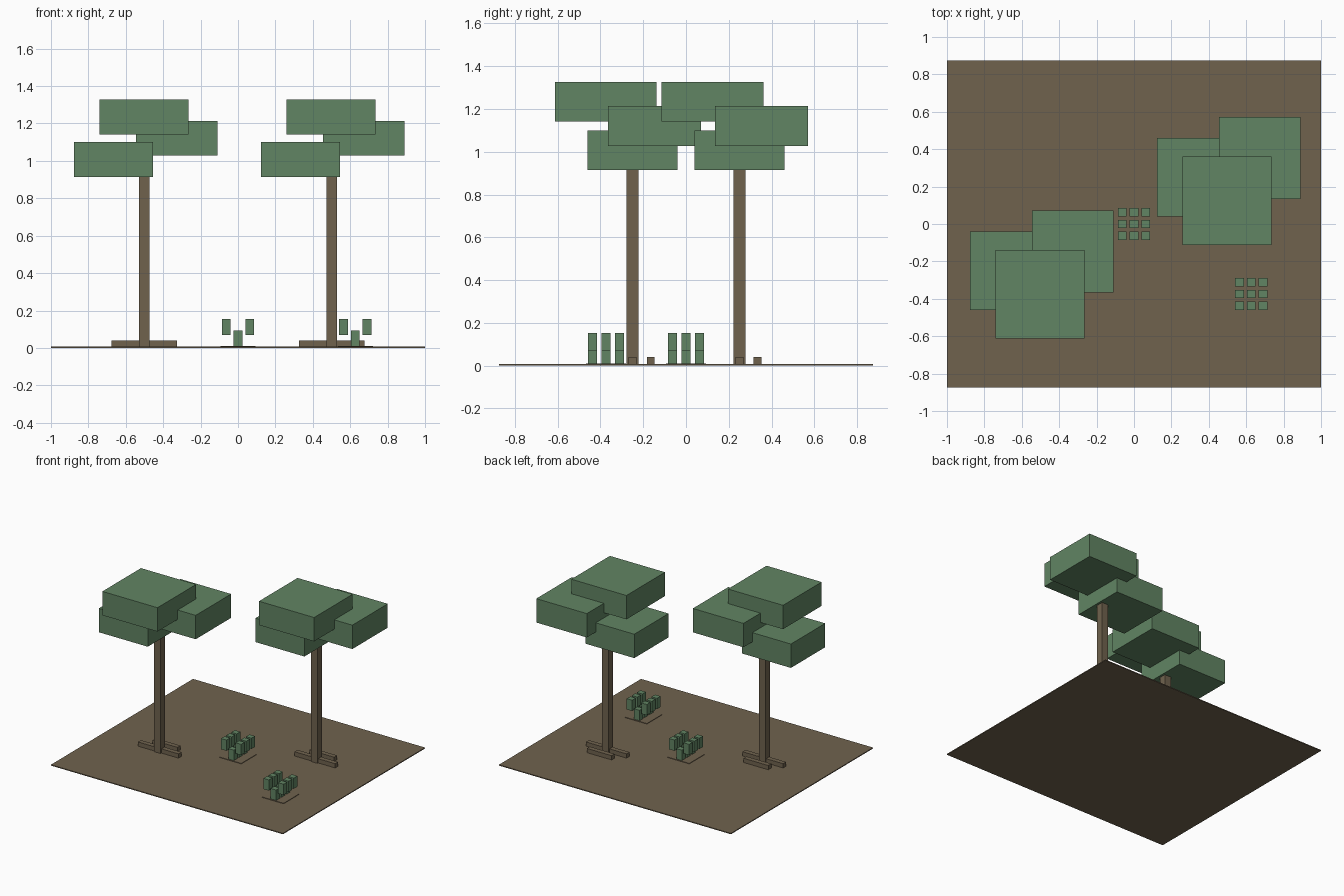
import bpy

if "Cube" in bpy.data.objects:
    bpy.data.objects.remove(bpy.data.objects["Cube"])


def material(name, rgb):
    m = bpy.data.materials.new(name)
    m.diffuse_color = (*rgb, 1)
    m.use_nodes = True
    m.node_tree.nodes["Principled BSDF"].inputs["Base Color"].default_value = m.diffuse_color
    return m


BROWN = material("earth_brown", (0.162, 0.124, 0.076))
GREEN = material("leaf_green", (0.120, 0.232, 0.125))


def box(name, x, y, z0, z1, sx, sy, mat):
    """Box centred on x, y, spanning z0 to z1."""
    bpy.ops.mesh.primitive_cube_add(size=1, location=(x, y, (z0 + z1) / 2))
    ob = bpy.context.object
    ob.name = name
    ob.scale = (sx, sy, z1 - z0)
    bpy.ops.object.transform_apply(location=False, rotation=False, scale=True)
    ob.data.materials.append(mat)


def tree(x, y):
    box("trunk", x, y, 0.004, 1.0, 0.056, 0.056, BROWN)
    # long root through the trunk, short root behind it
    box("long_root", x, y, 0.004, 0.04, 0.35, 0.037, BROWN)
    box("short_root", x, y + 0.085, 0.004, 0.04, 0.213, 0.037, BROWN)
    # three stacked foliage slabs: offset, base height, width
    for dx, dy, z, w in ((-0.166, 0, 0.914, 0.422),
                         (0.173, 0.103, 1.028, 0.436),
                         (-0.002, -0.126, 1.141, 0.475)):
        box("foliage", x + dx, y + dy, z, z + 0.186, w, w, GREEN)


def shrub(x, y):
    box("shrub_bed", x, y, 0.004, 0.011, 0.187, 0.187, BROWN)
    # 3 x 3 leaf blocks, outer columns raised
    for i in (-1, 0, 1):
        z = 0.07 if i else 0.008
        for j in (-1, 0, 1):
            box("shrub_leaf", x + i * 0.063, y + j * 0.063,
                z, z + 0.084, 0.047, 0.044, GREEN)


box("ground_slab", 0, 0, 0, 0.007, 2, 1.75, BROWN)
for pos in ((-0.5, -0.25), (0.5, 0.25)):
    tree(*pos)
for pos in ((0, 0), (0.627, -0.374)):
    shrub(*pos)
